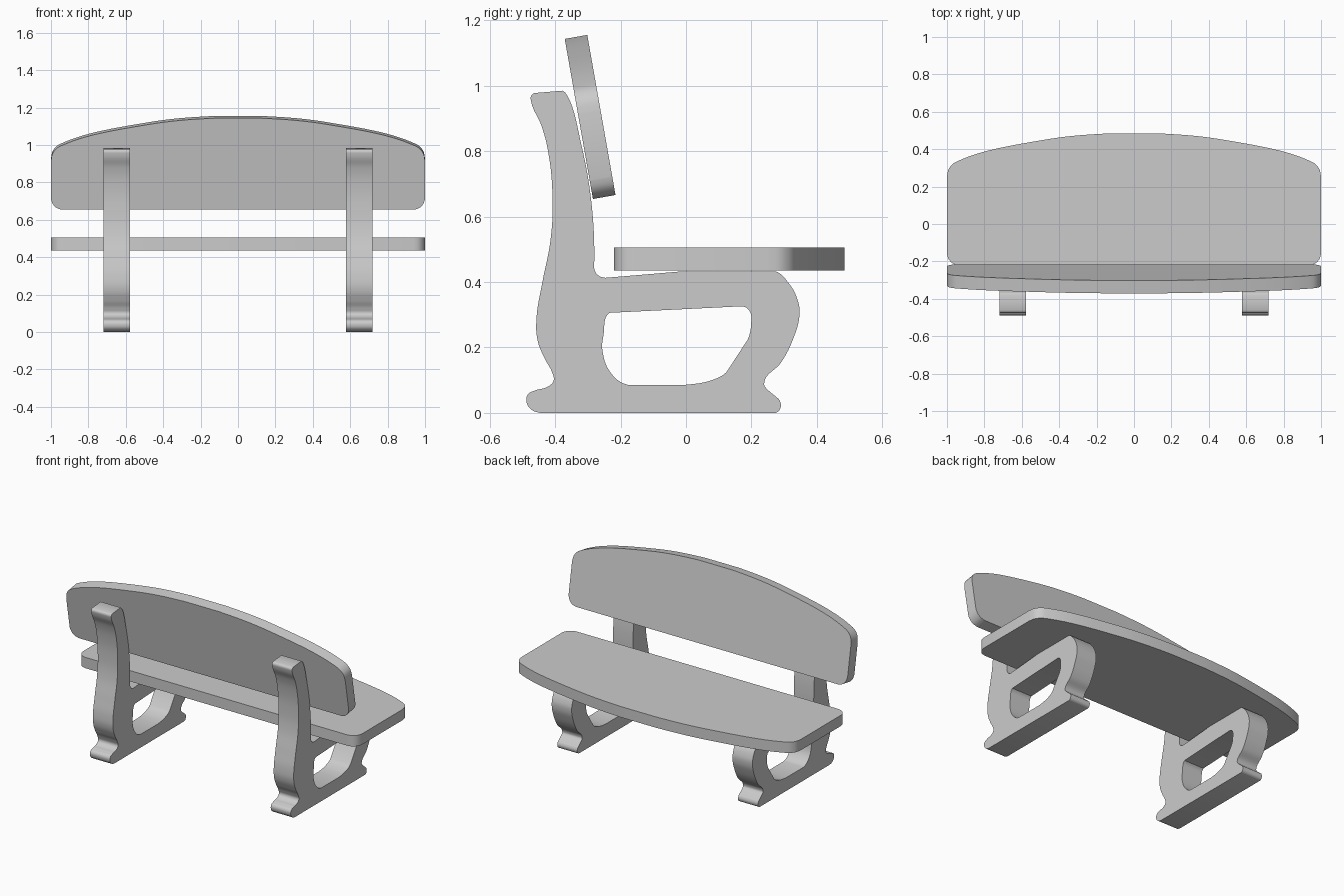
import bpy
from math import radians

cube = bpy.data.objects.get("Cube")
if cube:
    bpy.data.objects.remove(cube, do_unlink=True)

grey = bpy.data.materials.new("plain grey")
grey.use_nodes = True
colour = (0.6, 0.6, 0.6, 1)
grey.diffuse_color = colour
grey.node_tree.nodes["Principled BSDF"].inputs["Base Color"].default_value = colour


def add_outline(curve, points):
    """Closed smooth outline; a third value in a point makes the next segment straight."""
    spline = curve.splines.new('BEZIER')
    spline.bezier_points.add(len(points) - 1)
    spline.use_cyclic_u = True
    spline.resolution_u = 8
    for knot, point in zip(spline.bezier_points, points):
        knot.co = (point[0], point[1], 0)
        knot.handle_left_type = knot.handle_right_type = 'AUTO'
    for i, point in enumerate(points):
        if len(point) > 2:
            following = spline.bezier_points[(i + 1) % len(points)]
            spline.bezier_points[i].handle_right_type = 'VECTOR'
            following.handle_left_type = 'VECTOR'


def extruded_part(name, outlines, thickness, location, rotation):
    """Fill the outlines, give them thickness and turn the result into a mesh object."""
    curve = bpy.data.curves.new(name + " outline", 'CURVE')
    curve.dimensions = '2D'
    curve.fill_mode = 'BOTH'
    curve.extrude = thickness / 2
    for points in outlines:
        add_outline(curve, points)
    helper = bpy.data.objects.new(name + " helper", curve)
    bpy.context.scene.collection.objects.link(helper)
    bpy.context.view_layer.update()
    evaluated = helper.evaluated_get(bpy.context.evaluated_depsgraph_get())
    mesh = bpy.data.meshes.new_from_object(evaluated)
    bpy.data.objects.remove(helper, do_unlink=True)

    mesh.name = name
    mesh.materials.clear()
    mesh.materials.append(grey)
    part = bpy.data.objects.new(name, mesh)
    part.location = location
    part.rotation_euler = [radians(angle) for angle in rotation]
    bpy.context.scene.collection.objects.link(part)
    bpy.ops.object.select_all(action='DESELECT')
    part.select_set(True)
    bpy.context.view_layer.objects.active = part
    # Weld the caps to the rim so shading and surface stay clean
    bpy.ops.object.mode_set(mode='EDIT')
    bpy.ops.mesh.select_all(action='SELECT')
    bpy.ops.mesh.remove_doubles(threshold=0.0002)
    bpy.ops.mesh.normals_make_consistent(inside=False)
    bpy.ops.object.mode_set(mode='OBJECT')
    bpy.ops.object.shade_smooth_by_angle(angle=radians(35))
    return part


def board_outline(depth):
    """Straight lower edge, rounded corners and a bowed upper edge."""
    right = [(.94, 0), (.98, .018), (1, .06, 'straight'),
             (1, depth - .235), (.984, depth - .18), (.93, depth - .143),
             (.5, depth - .038), (.12, depth, 'straight')]
    left = [(-x, y) for x, y, *_ in reversed(right)]
    left[-1] += ('straight',)      # lower edge
    left[4] += ('straight',)       # left side
    return right, left


def board(name, depth, location, tilt):
    right, left = board_outline(depth)
    extruded_part(name, [right + left], .07, location, (tilt, 0, 0))


# Seat and leaning backrest share the same bowed shape
board("seat", .705, (0, -.22, .47), 0)
board("backrest", .497, (0, -.25, .66), 100)

# Side frame silhouette, clockwise from the top of the back post
frame = [
    (-.462, .978, 'straight'), (-.378, .985), (-.362, .968), (-.32, .82),
    (-.29, .65), (-.28, .484, 'straight'), (-.281, .443), (-.27, .422),
    (-.246, .413, 'straight'), (-.008, .433, 'straight'), (.274, .433),
    (.313, .398), (.341, .346), (.347, .3), (.329, .23), (.292, .156),
    (.239, .09), (.25, .07, 'straight'), (.284, .042), (.289, .015),
    (.274, 0, 'straight'), (-.445, 0), (-.475, .012), (-.488, .036),
    (-.482, .058), (-.46, .069), (-.423, .08), (-.405, .098),
    (-.41, .125), (-.433, .168), (-.454, .223), (-.457, .29),
    (-.439, .4), (-.414, .53), (-.408, .65), (-.42, .79),
    (-.442, .878), (-.473, .95), (-.473, .97),
]

# Opening under the seat rail
opening = [
    (-.234, .306, 'straight'), (.173, .326), (.194, .312), (.199, .27),
    (.188, .223, 'straight'), (.124, .125), (.09, .104), (0, .086, 'straight'),
    (-.179, .086), (-.225, .116), (-.255, .187), (-.252, .24),
]

for side, x in (("left", .648), ("right", -.648)):
    extruded_part(side + " frame", [frame, opening], .143, (x, 0, 0), (90, 0, 90))
